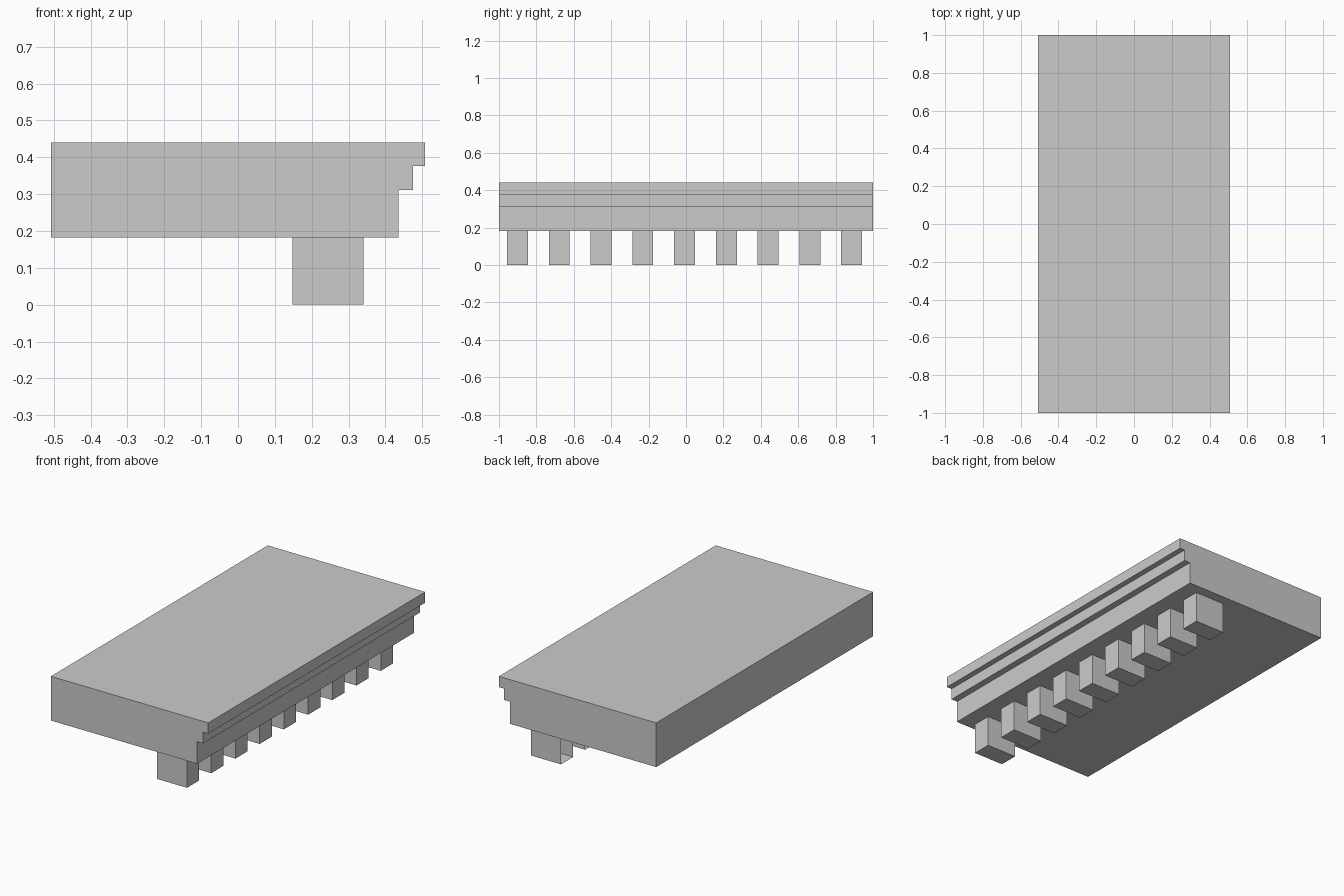
import bpy

if "Cube" in bpy.data.objects:
    bpy.data.objects.remove(bpy.data.objects["Cube"])

stone = bpy.data.materials.new("stone_grey")
stone.diffuse_color = (0.6, 0.6, 0.6, 1)
stone.use_nodes = True
stone.node_tree.nodes["Principled BSDF"].inputs["Base Color"].default_value = stone.diffuse_color


def add_mesh(name, verts, faces):
    mesh = bpy.data.meshes.new(name)
    mesh.from_pydata(verts, [], faces)
    mesh.materials.append(stone)
    obj = bpy.data.objects.new(name, mesh)
    bpy.context.collection.objects.link(obj)
    return obj


# Cornice slab: stepped profile (x, z) swept along y
profile = [(-0.508, 0.182), (0.436, 0.182), (0.436, 0.311), (0.475, 0.311),
           (0.475, 0.377), (0.508, 0.377), (0.508, 0.44), (-0.508, 0.44)]
n = len(profile)
verts = [(x, y, z) for y in (-1, 1) for x, z in profile]
faces = [tuple(range(n)), tuple(reversed(range(n, 2 * n)))]
faces += [(i, i + n, (i + 1) % n + n, (i + 1) % n) for i in range(n)]
add_mesh("cornice_slab", verts, faces)

# Row of dentil blocks, open at the hidden back and against the slab
X0, X1, TOP, HALF = 0.148, 0.341, 0.182, 0.056
for i in range(9):
    y = -0.901 + i * 0.2233
    a, b = y - HALF, y + HALF
    verts = [(X0, a, 0), (X1, a, 0), (X1, b, 0), (X0, b, 0),
             (X0, a, TOP), (X1, a, TOP), (X1, b, TOP), (X0, b, TOP)]
    faces = [(0, 3, 2, 1),   # underside
             (0, 1, 5, 4),   # left side
             (1, 2, 6, 5),   # front
             (2, 3, 7, 6)]   # right side
    add_mesh(f"dentil_{i + 1}", verts, faces)
